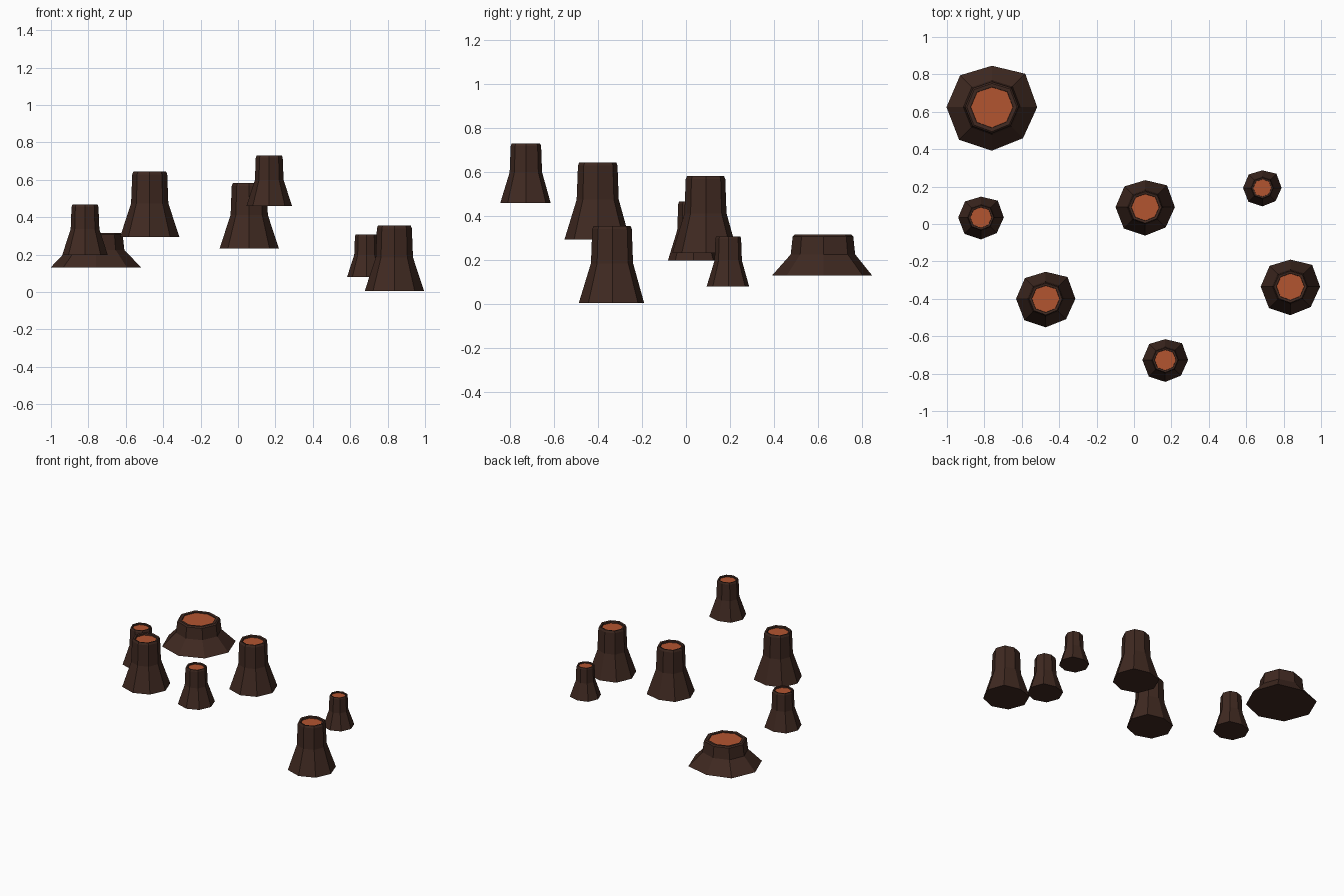
import bpy
import math

if "Cube" in bpy.data.objects:
    bpy.data.objects.remove(bpy.data.objects["Cube"])


def material(name, color):
    m = bpy.data.materials.new(name)
    m.diffuse_color = color
    m.use_nodes = True
    m.node_tree.nodes["Principled BSDF"].inputs["Base Color"].default_value = m.diffuse_color
    return m


bark = material("bark", (0.05, 0.022, 0.015, 1))
wood = material("cut_wood", (0.45, 0.09, 0.03, 1))

# Slightly uneven octagon, shared by every ring
WOBBLE = [1.01, 1.05, 0.92, 1.0, 1.01, 1.03, 0.97, 0.98]
N = len(WOBBLE)

# Stump profile (radius, height): flared root, waist, chamfered rim, sunken cut
PROFILE = [(0.157, 0.0), (0.099, 0.18), (0.093, 0.335),
           (0.087, 0.35), (0.074, 0.347), (0.073, 0.335)]


def ring(r, z, even):
    pts = []
    for i, w in enumerate(WOBBLE):
        a = 2 * math.pi * i / N
        k = 1 + (w - 1) * even
        pts.append((r * k * math.cos(a), r * k * math.sin(a), z))
    return pts


def stump_mesh():
    verts, faces = [], []
    for j, (r, z) in enumerate(PROFILE):
        verts += ring(r, z, 1.0 if j == 0 else 0.6)
    for j in range(len(PROFILE) - 1):
        for i in range(N):
            k = (i + 1) % N
            faces.append((j * N + i, j * N + k, (j + 1) * N + k, (j + 1) * N + i))
    faces.append(tuple(reversed(range(N))))          # underside
    last = (len(PROFILE) - 1) * N
    faces.append(tuple(range(last, last + N)))       # cut face
    me = bpy.data.meshes.new("stump")
    me.from_pydata(verts, [], faces)
    me.materials.append(bark)
    me.materials.append(wood)
    me.polygons[len(faces) - 1].material_index = 1
    me.update()
    return me


mesh = stump_mesh()

# name, location, width scale, height scale
STUMPS = [
    ("wide_stump", (-0.76, 0.625, 0.13), 1.53, 0.53),
    ("middle_stump", (0.06, 0.09, 0.232), 1.0, 1.0),
    ("left_tall_stump", (-0.472, -0.40, 0.294), 1.0, 1.0),
    ("right_tall_stump", (0.836, -0.335, 0.005), 1.0, 1.0),
    ("front_small_stump", (0.167, -0.727, 0.46), 0.77, 0.77),
    ("left_small_stump", (-0.818, 0.035, 0.197), 0.77, 0.77),
    ("right_tiny_stump", (0.686, 0.193, 0.08), 0.65, 0.65),
]
for name, loc, w, h in STUMPS:
    ob = bpy.data.objects.new(name, mesh)
    ob.location = loc
    ob.scale = (w, w, h)
    bpy.context.collection.objects.link(ob)
